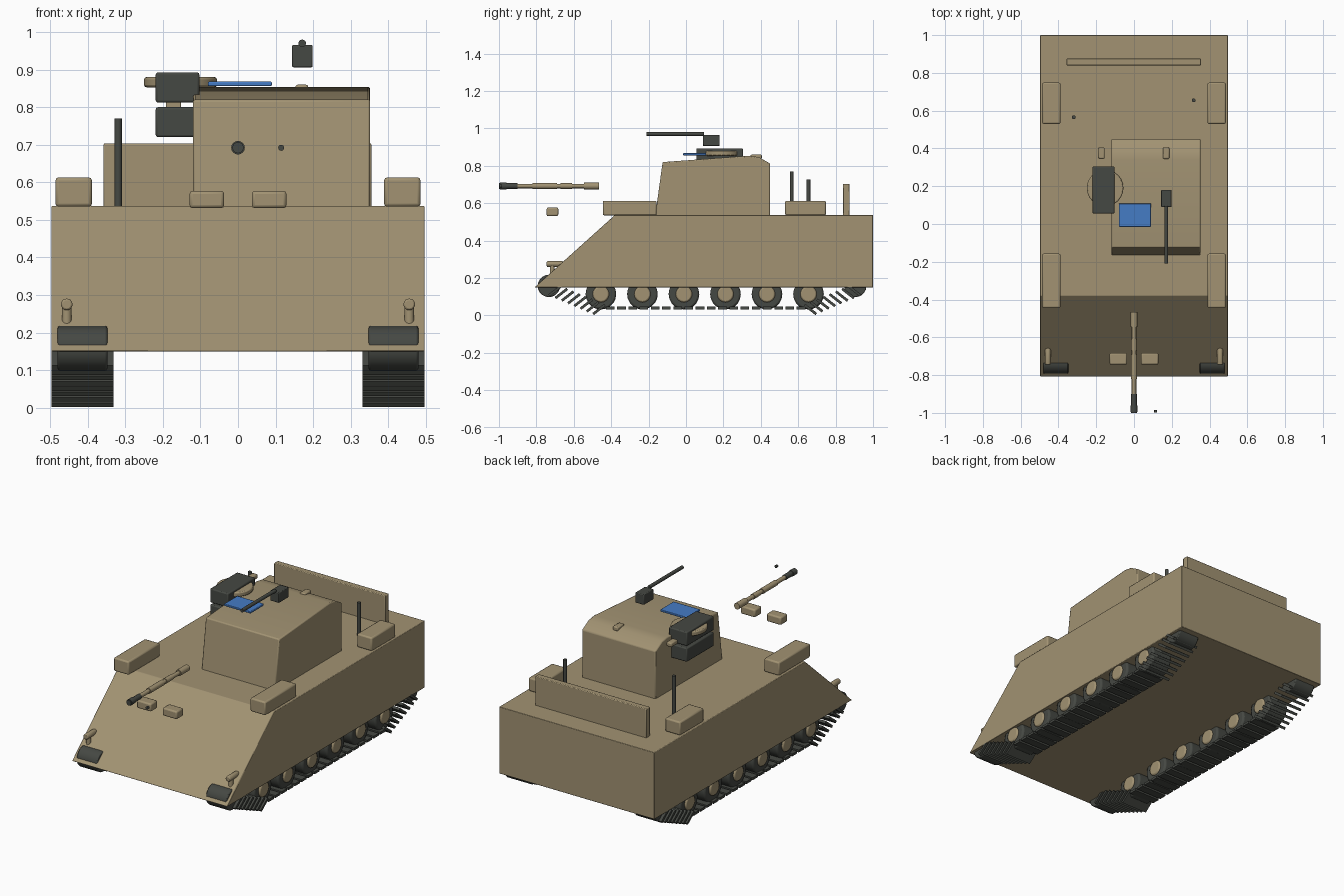
import bpy, bmesh
from math import radians, pi
from mathutils import Matrix, Vector

default = bpy.data.objects.get("Cube")
if default:
    bpy.data.objects.remove(default, do_unlink=True)


def material(name, rgb):
    m = bpy.data.materials.new(name)
    m.use_nodes = True
    m.diffuse_color = (*rgb, 1)
    m.node_tree.nodes["Principled BSDF"].inputs["Base Color"].default_value = (*rgb, 1)
    return m


TAN = material("sand_tan", (0.36, 0.29, 0.17))
DARK = material("dark_grey", (0.06, 0.065, 0.056))
BLUE = material("glass_blue", (0.06, 0.2, 0.56))


def finish(name, bm, mat, bevel=0.0, segments=2):
    bmesh.ops.recalc_face_normals(bm, faces=bm.faces)
    mesh = bpy.data.meshes.new(name)
    bm.to_mesh(mesh)
    bm.free()
    mesh.materials.append(mat)
    ob = bpy.data.objects.new(name, mesh)
    bpy.context.collection.objects.link(ob)
    if bevel:
        mod = ob.modifiers.new("soft_edges", "BEVEL")
        mod.width, mod.segments = bevel, segments
    bpy.ops.object.select_all(action="DESELECT")
    ob.select_set(True)
    bpy.context.view_layer.objects.active = ob
    bpy.ops.object.shade_smooth_by_angle(angle=radians(35))
    return ob


def add_block(bm, centre, size, tilt=0.0):
    matrix = (Matrix.Translation(centre) @ Matrix.Rotation(tilt, 4, "X")
              @ Matrix.Diagonal((*size, 1)))
    bmesh.ops.create_cube(bm, size=1, matrix=matrix)


def box(name, x, y, z, mat, bevel=0.006):
    bm = bmesh.new()
    spans = (x, y, z)
    add_block(bm, [sum(s) / 2 for s in spans], [abs(s[1] - s[0]) for s in spans])
    return finish(name, bm, mat, bevel)


def rod(name, start, end, radius, mat, sides=16, bevel=0.0):
    start, end = Vector(start), Vector(end)
    axis = end - start
    turn = axis.to_track_quat("Z", "Y").to_matrix().to_4x4()
    bm = bmesh.new()
    bmesh.ops.create_cone(bm, cap_ends=True, segments=sides, radius1=radius,
                          radius2=radius, depth=axis.length,
                          matrix=Matrix.Translation((start + end) / 2) @ turn)
    return finish(name, bm, mat, bevel)


def extrude_profile(name, points, x0, x1, mat, bevel):
    bm = bmesh.new()
    face = bm.faces.new([bm.verts.new((x0, y, z)) for y, z in points])
    result = bmesh.ops.extrude_face_region(bm, geom=[face])
    verts = [v for v in result["geom"] if isinstance(v, bmesh.types.BMVert)]
    bmesh.ops.translate(bm, verts=verts, vec=(x1 - x0, 0, 0))
    return finish(name, bm, mat, bevel)


# Hull and turret
extrude_profile("hull", [(-0.81, 0.15), (1, 0.15), (1, 0.537), (-0.38, 0.537)],
                -0.497, 0.497, TAN, 0.003)
extrude_profile("turret", [(-0.165, 0.53), (-0.125, 0.82), (0.34, 0.854), (0.39, 0.846),
                           (0.45, 0.812), (0.45, 0.53)], -0.12, 0.352, TAN, 0.006)
box("rear_rack_plate", (-0.358, 0.355), (0.84, 0.875), (0.53, 0.704), TAN, 0.004)

# Main gun: stepped barrel pieces along y
GUN_Z = 0.692
for name, y0, y1, r, mat in [
        ("muzzle_tip", -1.0, -0.9, 0.015, DARK), ("barrel", -0.9, -0.465, 0.012, TAN),
        ("barrel_front_sleeve", -0.82, -0.69, 0.016, TAN),
        ("barrel_middle_sleeve", -0.67, -0.61, 0.015, TAN),
        ("barrel_base", -0.545, -0.465, 0.018, TAN)]:
    rod(name, (0, y0, GUN_Z), (0, y1, GUN_Z), r, mat)
rod("muzzle_collar", (0, -0.995, GUN_Z), (0, -0.96, GUN_Z), 0.018, DARK)
rod("side_gun_tip", (0.115, -0.998, GUN_Z), (0.115, -0.985, GUN_Z), 0.008, DARK)

# Launcher boxes beside the turret, with cupola and mount
for name, z0, z1 in [("upper_launcher", 0.812, 0.893), ("lower_launcher", 0.72, 0.8)]:
    box(name, (-0.219, -0.103), (0.055, 0.305), (z0, z1), DARK)
box("launcher_mount", (-0.192, -0.152), (0.13, 0.23), (0.79, 0.82), TAN, 0.003)
rod("cupola", (-0.153, 0.19, 0.853), (-0.153, 0.19, 0.88), 0.097, TAN, 24, 0.006)

# Roof sight glass, hooks and machine gun
box("sight_glass", (-0.08, 0.09), (-0.015, 0.108), (0.856, 0.868), BLUE, 0.003)
for x in (-0.173, 0.17):
    box("roof_hook", (x - 0.017, x + 0.017), (0.345, 0.405), (0.835, 0.86), TAN)
box("machine_gun_body", (0.144, 0.199), (0.09, 0.18), (0.906, 0.966), DARK, 0.004)
rod("machine_gun_barrel", (0.171, -0.21, 0.97), (0.171, 0.095, 0.97), 0.01, DARK)

# Antennas
rod("right_antenna", (-0.319, 0.565, 0.53), (-0.319, 0.565, 0.77), 0.01, DARK, 12)
rod("left_antenna", (0.316, 0.655, 0.53), (0.316, 0.655, 0.728), 0.01, DARK, 12)

# Parts repeated on both sides
for side, s in (("left", 1), ("right", -1)):
    box(side + "_front_stowage", (s * 0.389, s * 0.486), (-0.445, -0.157), (0.535, 0.613), TAN, 0.008)
    box(side + "_rear_stowage", (s * 0.389, s * 0.486), (0.53, 0.748), (0.535, 0.613), TAN, 0.008)
    box(side + "_vision_block", (s * 0.037, s * 0.129), (-0.745, -0.683), (0.531, 0.577), TAN, 0.008)

    # Headlight on a short post
    rod(side + "_light_post", (s * 0.456, -0.715, 0.17), (s * 0.456, -0.715, 0.268), 0.013, TAN, 12)
    rod(side + "_light", (s * 0.456, -0.745, 0.275), (s * 0.456, -0.657, 0.275), 0.016, TAN, 12, 0.005)

    # Sprockets and road wheels
    for name, y in (("front_sprocket", -0.733), ("rear_idler", 0.905)):
        rod(side + "_" + name, (s * 0.348, y, 0.158), (s * 0.48, y, 0.158), 0.06, DARK, 20, 0.005)
    for i in range(6):
        y = -0.455 + i * 0.222
        rod(side + "_road_wheel", (s * 0.35, y, 0.114), (s * 0.48, y, 0.114), 0.082, DARK, 20, 0.01)
        rod(side + "_wheel_hub", (s * 0.34, y, 0.114), (s * 0.49, y, 0.114), 0.044, TAN, 16, 0.008)

    # Track: flat ground pads, then tilted pads rising at each end
    bm = bmesh.new()
    x = s * 0.4145
    for i in range(18):
        add_block(bm, (x, -0.405 + i * 0.06, 0.04), (0.165, 0.046, 0.014))
    for i in range(8):
        t = i / 7
        z = 0.032 + 0.1 * t
        add_block(bm, (x, -0.465 - 0.235 * t, z), (0.165, 0.08, 0.014), radians(38))
        add_block(bm, (x, 0.665 + 0.235 * t, z), (0.165, 0.08, 0.014), radians(-38))
    finish(side + "_track", bm, DARK)
